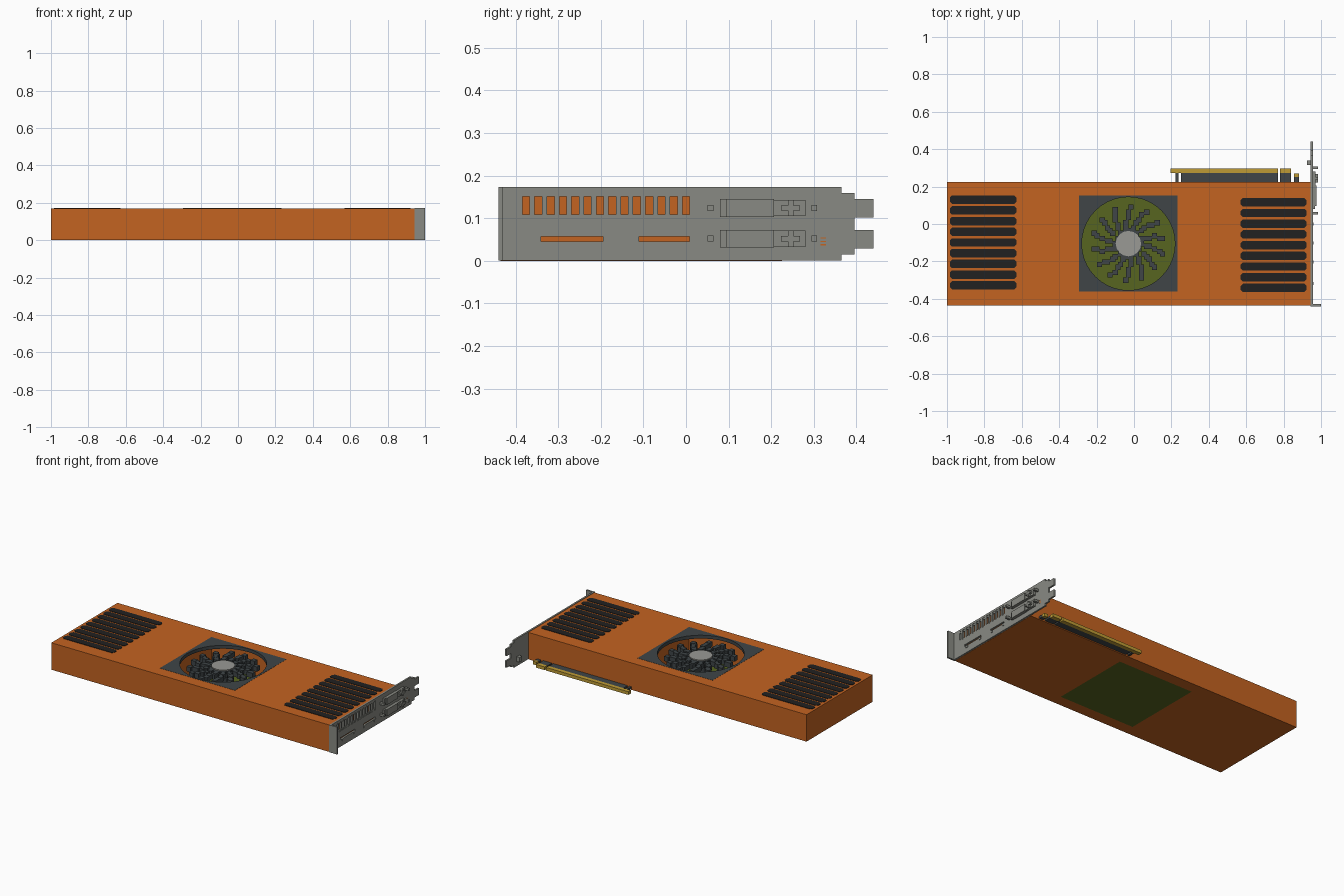
import bpy, bmesh, math
from mathutils import Vector

if "Cube" in bpy.data.objects:
    bpy.data.objects.remove(bpy.data.objects["Cube"], do_unlink=True)


def material(name, *rgb):
    m = bpy.data.materials.new(name)
    m.use_nodes = True
    m.diffuse_color = (*rgb, 1)
    m.node_tree.nodes["Principled BSDF"].inputs["Base Color"].default_value = (*rgb, 1)
    return m


ORANGE = material("orange shell", 0.55, 0.125, 0.015)
GREEN = material("board green", 0.095, 0.13, 0.014)
SLATE = material("slate plastic", 0.05, 0.06, 0.064)
BLACK = material("vent black", 0.015, 0.015, 0.015)
SILVER = material("hub silver", 0.32, 0.32, 0.3)
STEEL = material("bracket steel", 0.25, 0.255, 0.228)
GOLD = material("contact gold", 0.52, 0.33, 0.035)


def finish(name, bm, mat):
    bmesh.ops.recalc_face_normals(bm, faces=bm.faces)
    mesh = bpy.data.meshes.new(name)
    bm.to_mesh(mesh)
    bm.free()
    mesh.materials.append(mat)
    obj = bpy.data.objects.new(name, mesh)
    bpy.context.collection.objects.link(obj)
    return obj


def boxes(name, mat, *bounds):
    """One object from boxes given as (x0, x1, y0, y1, z0, z1)."""
    bm = bmesh.new()
    for x0, x1, y0, y1, z0, z1 in bounds:
        verts = bmesh.ops.create_cube(bm, size=1)["verts"]
        for v in verts:
            v.co = ((x0 + x1) / 2 + v.co.x * (x1 - x0),
                    (y0 + y1) / 2 + v.co.y * (y1 - y0),
                    (z0 + z1) / 2 + v.co.z * (z1 - z0))
    return finish(name, bm, mat)


def prism(name, mat, outlines, direction):
    """One object from flat outlines pushed along a direction."""
    bm = bmesh.new()
    for outline in outlines:
        face = bm.faces.new([bm.verts.new(p) for p in outline])
        new = bmesh.ops.extrude_face_region(bm, geom=[face])["geom"]
        moved = [g for g in new if isinstance(g, bmesh.types.BMVert)]
        bmesh.ops.translate(bm, verts=moved, vec=direction)
    # the starting faces stay as the back caps
    return finish(name, bm, mat)


def circle(cx, cy, z, radius, sides):
    turn = math.tau / sides
    return [(cx + radius * math.cos(i * turn), cy + radius * math.sin(i * turn), z)
            for i in range(sides)]


def cut(target, cutter):
    cutter.hide_render = True
    mod = target.modifiers.new("cut", "BOOLEAN")
    mod.operation = "DIFFERENCE"
    mod.solver = "EXACT"
    mod.object = cutter
    bpy.context.view_layer.objects.active = target
    bpy.ops.object.modifier_apply(modifier=mod.name)
    bpy.data.objects.remove(cutter, do_unlink=True)


TOP = 0.17
FACE = 0.945          # end of the shell, where the bracket sits
PLATE = 0.956         # outer side of the bracket
FAN_X, FAN_Y = -0.03, -0.105
well = (-0.293, 0.232, -0.362, 0.153)

# Shell with a square fan well
shell = boxes("shell", ORANGE, (-1, FACE, -0.435, 0.225, 0, TOP))
cut(shell, boxes("well_cutter", ORANGE, (*well, -0.1, 0.3)))
boxes("board_panel", GREEN, (*well, 0, 0.012))

# Fan frame with a round opening
frame = boxes("fan_frame", SLATE, (*well, TOP - 0.02, TOP + 0.001))
cut(frame, prism("ring_cutter", SLATE,
                 [circle(FAN_X, FAN_Y, 0.1, 0.249, 40)], Vector((0, 0, 0.2))))

# Fan: stepped swirling blades around a hub
steps = []
BLADES, CELL = 14, 0.014
for b in range(BLADES):
    for s in range(6):
        radius = 0.07 + s * 0.024
        angle = math.radians(99 - s * 2.5) + b * math.tau / BLADES
        x = FAN_X + CELL * round(radius * math.cos(angle) / CELL)
        y = FAN_Y + CELL * round(radius * math.sin(angle) / CELL)
        lift = 0.002 * (s % 2)
        steps.append((x - CELL, x + CELL, y - CELL, y + CELL, 0.125 + lift, 0.155 + lift))
boxes("fan_blades", SLATE, *steps)
prism("fan_hub", SILVER, [circle(FAN_X, FAN_Y, 0.12, 0.068, 16)], Vector((0, 0, 0.042)))
prism("fan_motor", SLATE, [circle(FAN_X, FAN_Y, 0.012, 0.05, 16)], Vector((0, 0, 0.11)))


# Vent slats with clipped ends
def slats(name, x0, x1, first_y):
    outlines = []
    h, c = 0.0225, 0.012
    for i in range(9):
        y = first_y - i * 0.0572
        outlines.append([(x, y + dy, TOP - 0.01) for x, dy in (
            (x0 + c, -h), (x1 - c, -h), (x1, c - h), (x1, h - c),
            (x1 - c, h), (x0 + c, h), (x0, h - c), (x0, c - h))])
    prism(name, BLACK, outlines, Vector((0, 0, 0.0125)))


slats("left_end_vent", -0.985, -0.628, 0.13)
slats("bracket_end_vent", 0.57, 0.923, 0.116)

# Bracket plate, its outline mirrored about mid height
MID = 0.087
half = [(-0.44, 0.086), (0.365, 0.086), (0.365, 0.072), (0.395, 0.072),
        (0.395, 0.058), (0.44, 0.058), (0.44, 0.015), (0.395, 0.015)]
outline = [(FACE, y, MID + h) for y, h in half]
outline += [(FACE, y, MID - h) for y, h in reversed(half)]
bracket = prism("bracket", STEEL, [outline], Vector((PLATE - FACE, 0, 0)))
boxes("bracket_flange", STEEL, (FACE, 1, -0.44, -0.429, 0.001, 0.173))
boxes("bracket_stub", STEEL, (0.925, FACE, 0.315, 0.34, 0.03, 0.06))

# Slots through the bracket, with lips in the tall ones
slot_y = [-0.384 + i * 0.0289 for i in range(14)]
holes = [(0.9, 1.1, y, y + 0.017, 0.1, 0.16) for y in slot_y]
long_slots = ((-0.34, -0.195), (-0.11, 0.008))
holes += [(0.9, 1.1, a, b, 0.045, 0.057) for a, b in long_slots]
cut(bracket, boxes("slot_cutter", STEEL, *holes))
lips = []
for y in slot_y:
    for z in (0.1, 0.151):
        lips.append((FACE, PLATE - 0.003, y, y + 0.017, z, z + 0.009))
boxes("slot_lips", STEEL, *lips)
feet = []
for a, b in long_slots:
    for y in (a + 0.014 if a < -0.2 else a, b - 0.016):
        feet.append((FACE, PLATE + 0.003, y, y + 0.016, 0.031, 0.045))
boxes("slot_feet", STEEL, *feet)
boxes("indicator_marks", ORANGE, *[(PLATE, PLATE + 0.001, 0.316, 0.329, z, z + 0.003)
                                   for z in (0.036, 0.044, 0.052)])

# Two matching display ports with screws
for label, z in (("upper", 0.124), ("lower", 0.052)):
    boxes(label + "_port_shell", STEEL,
          (PLATE, 0.967, 0.08, 0.095, z - 0.021, z + 0.021),
          (PLATE, 0.975, 0.095, 0.207, z - 0.021, z + 0.021),
          (PLATE, 0.97, 0.207, 0.28, z - 0.019, z + 0.019))
    boxes(label + "_port_cross", STEEL,
          (0.97, 0.984, 0.223, 0.268, z - 0.006, z + 0.006),
          (0.97, 0.983, 0.239, 0.252, z - 0.019, z + 0.019))
    boxes(label + "_port_screws", STEEL,
          *[(PLATE, 0.985, y, y + 0.014, z - 0.007, z + 0.007) for y in (0.05, 0.294)])

# Edge connector: slate tongue with gold contacts
boxes("edge_tongue", SLATE,
      *[(a, b, 0.22, 0.272, 0.006, 0.02)
        for a, b in ((0.223, 0.238), (0.25, 0.77), (0.78, 0.84))],
      (0.855, 0.882, 0.22, 0.252, 0.006, 0.02))
boxes("edge_contacts", GOLD,
      (0.195, 0.77, 0.272, 0.297, 0.003, 0.023),
      (0.78, 0.84, 0.272, 0.297, 0.003, 0.023),
      (0.855, 0.882, 0.252, 0.27, 0.003, 0.023))
